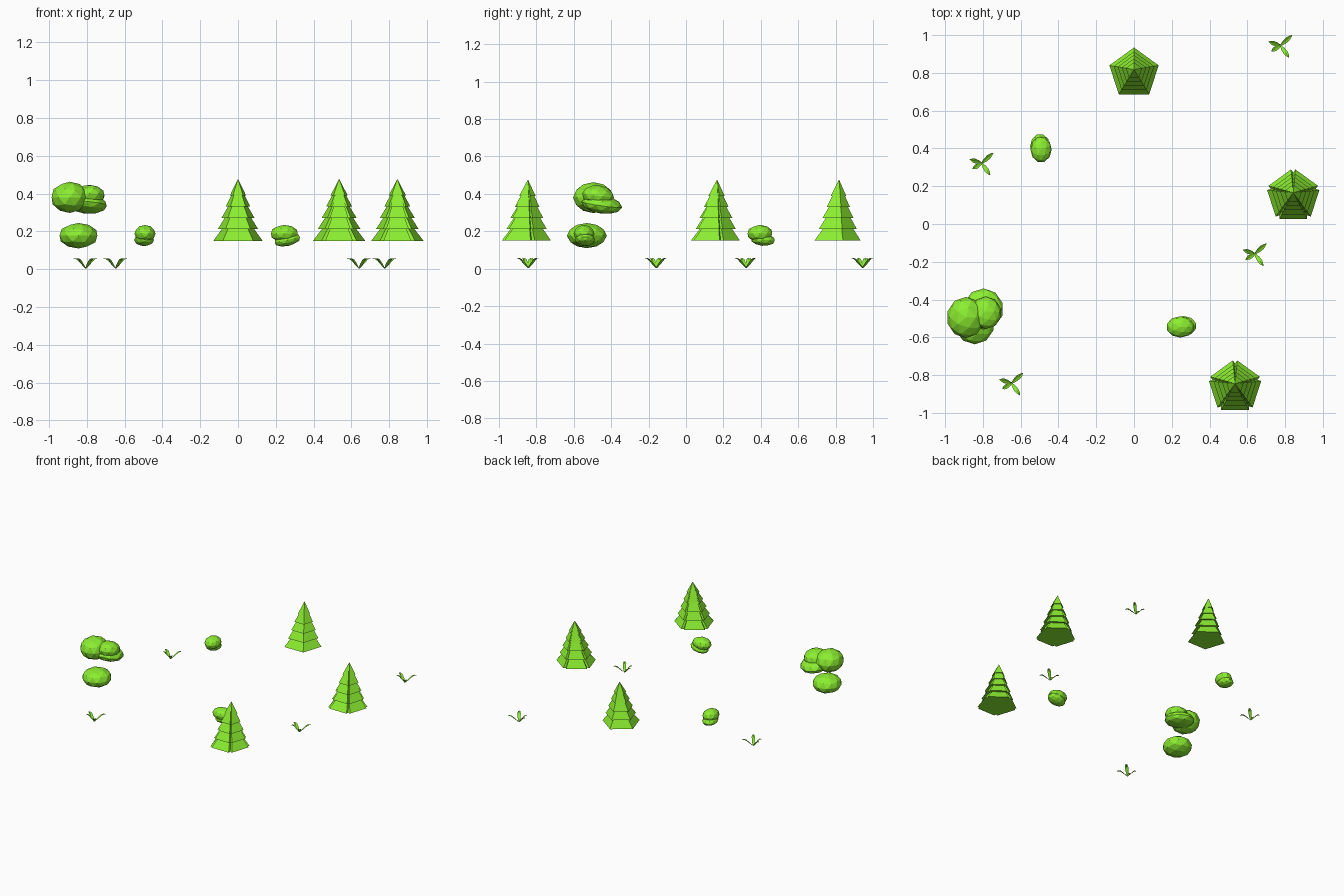
import bpy, bmesh
from math import sin, cos, pi, radians
from mathutils import Matrix, Vector

if "Cube" in bpy.data.objects:
    bpy.data.objects.remove(bpy.data.objects["Cube"])

green = bpy.data.materials.new("leaf_green")
green.diffuse_color = (0.26, 0.85, 0.03, 1)
green.use_nodes = True
green.node_tree.nodes["Principled BSDF"].inputs["Base Color"].default_value = green.diffuse_color


def finish(bm, name):
    bmesh.ops.recalc_face_normals(bm, faces=bm.faces)
    me = bpy.data.meshes.new(name)
    bm.to_mesh(me)
    bm.free()
    me.materials.append(green)
    ob = bpy.data.objects.new(name, me)
    bpy.context.collection.objects.link(ob)
    return ob


# Pentagon tier outline; flare pushes each side panel out, leaving notched corners
def ring(r, flare):
    pts = []
    for i in range(5):
        a = pi / 2 + i * 2 * pi / 5
        c = Vector((cos(a), sin(a), 0)) * r
        if flare:
            for da in (-pi / 5, None, pi / 5):
                n = Vector((0, 0, 0)) if da is None else Vector((cos(a + da), sin(a + da), 0))
                pts.append(c + n * r * flare)
        else:
            pts.append(c)
    shift = Vector((0, -0.15 * r, 0))
    return [p + shift for p in pts]


# Conifers: five stacked skirts, the last one ending in a point
TIERS = [(0.150, 0.137), (0.212, 0.112), (0.272, 0.091), (0.331, 0.068), (0.390, 0.045)]


def tree(name, x, y, flare):
    bm = bmesh.new()
    k = 0.915 if flare else 1.0
    at = Vector((x, y, 0))
    for i, (z, r) in enumerate(TIERS):
        low = [bm.verts.new(at + p + Vector((0, 0, z))) for p in ring(r * k, flare)]
        n = len(low)
        bm.faces.new(low)
        if i < 4:
            z2, r2 = TIERS[i + 1]
            top = [bm.verts.new(at + p + Vector((0, 0, z2 + 0.004)))
                   for p in ring(r2 * k * 0.78, flare)]
            bm.faces.new(top)
            for j in range(n):
                bm.faces.new((low[j], low[(j + 1) % n], top[(j + 1) % n], top[j]))
        else:
            tip = bm.verts.new(at + Vector((0, 0, 0.477)))
            for j in range(n):
                bm.faces.new((low[j], low[(j + 1) % n], tip))
    finish(bm, name)


tree("conifer_back", 0, 0.818, 0)
tree("conifer_right", 0.843, 0.166, 0.16)
tree("conifer_front", 0.535, -0.845, 0.16)


# Foliage clumps: faceted ellipsoids (centre, half sizes, tilt about x and y)
def clump(name, centre, size, tilt=(0, 0), turn=Matrix()):
    bm = bmesh.new()
    bmesh.ops.create_icosphere(bm, subdivisions=2, radius=1.02)
    m = (turn @ Matrix.Translation(centre)
         @ Matrix.Rotation(radians(tilt[0]), 4, 'X')
         @ Matrix.Rotation(radians(tilt[1]), 4, 'Y')
         @ Matrix.Diagonal((*size, 1)))
    bm.transform(m)
    finish(bm, name)


clump("large_foliage_lower", (-0.844, -0.53, 0.177), (0.103, 0.105, 0.066))
clump("large_foliage_upper", (-0.890, -0.495, 0.380), (0.099, 0.107, 0.081))
clump("large_foliage_small", (-0.785, -0.470, 0.390), (0.080, 0.085, 0.055), (-8, 0))
clump("large_foliage_flat", (-0.797, -0.450, 0.343), (0.104, 0.108, 0.048), (-8, 4))

for name, loc, ang in (("front_bush", (0.253, -0.542, 0), 0),
                       ("back_bush", (-0.495, 0.403, 0), 90)):
    turn = Matrix.Translation(loc) @ Matrix.Rotation(radians(ang), 4, 'Z')
    s = 1.0 if ang == 0 else 0.93
    clump(name + "_upper", (-0.008, -0.003, 0.188), (0.073 * s, 0.055, 0.045), (0, 0), turn)
    clump(name + "_lower", (0.008, 0.002, 0.155), (0.070 * s, 0.052, 0.032),
          (0, -12 if ang == 0 else 5), turn)

# Grass sprigs: four arching leaves each (angle, reach)
LEAVES = [(42, 0.082), (162, 0.067), (212, 0.058), (305, 0.078)]
ARCH = [(0.02, 0.004, 0.004), (0.30, 0.026, 0.010), (0.62, 0.050, 0.012),
        (0.82, 0.057, 0.008), (1.0, 0.055, 0.001)]


def sprig(name, x, y):
    bm = bmesh.new()
    for deg, reach in LEAVES:
        a = radians(deg)
        out, side = Vector((cos(a), sin(a), 0)), Vector((-sin(a), cos(a), 0))
        prev = None
        for t, z, w in ARCH:
            c = Vector((x, y, z)) + out * t * reach
            # slightly creased along the midrib
            row = [bm.verts.new(c - side * w), bm.verts.new(c - Vector((0, 0, w * 0.4))),
                   bm.verts.new(c + side * w)]
            if prev:
                for j in range(2):
                    bm.faces.new((prev[j], row[j], row[j + 1], prev[j + 1]))
            prev = row
    finish(bm, name)


for i, (x, y) in enumerate([(-0.806, 0.322), (-0.648, -0.843), (0.640, -0.158), (0.776, 0.945)]):
    sprig("grass_sprig_%d" % (i + 1), x, y)
